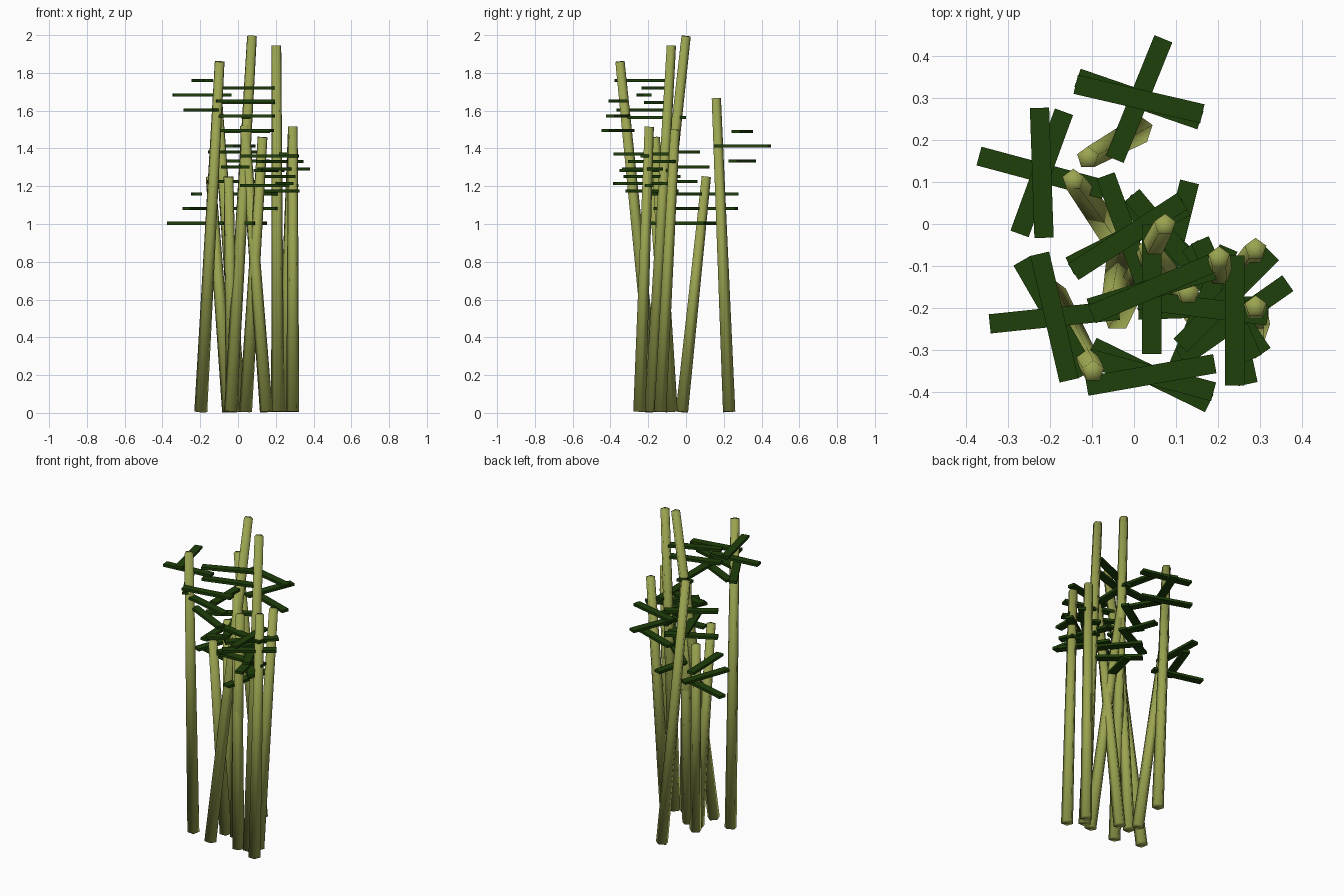
import bpy, bmesh, math
from mathutils import Vector, Matrix

if "Cube" in bpy.data.objects:
    bpy.data.objects.remove(bpy.data.objects["Cube"])


def material(name, rgb):
    m = bpy.data.materials.new(name)
    m.diffuse_color = (*rgb, 1)
    m.use_nodes = True
    m.node_tree.nodes["Principled BSDF"].inputs["Base Color"].default_value = m.diffuse_color
    return m


CANE = material("olive cane", (0.33, 0.37, 0.08))
LEAF = material("dark green leaf", (0.013, 0.050, 0.003))


def finish(bm, name, mat, smooth):
    me = bpy.data.meshes.new(name)
    bm.to_mesh(me)
    bm.free()
    me.materials.append(mat)
    for p in me.polygons:
        p.use_smooth = smooth
    bpy.context.collection.objects.link(bpy.data.objects.new(name, me))


# Tapered five-sided cane between two points
def stalk(name, base, top):
    base, top = Vector(base), Vector(top)
    d = top - base
    bm = bmesh.new()
    bmesh.ops.create_cone(bm, cap_ends=True, cap_tris=True, segments=5,
                          radius1=0.036, radius2=0.027, depth=d.length)
    tilt = Vector((0, 0, 1)).rotation_difference(d).to_matrix().to_4x4()
    bm.transform(Matrix.Translation((base + top) / 2) @ tilt)
    finish(bm, name, CANE, True)


# Flat strip leaf lying level
def leaf(name, x, y, z, angle):
    bm = bmesh.new()
    bmesh.ops.create_cube(bm, size=1)
    bm.transform(Matrix.Translation((x, y, z))
                 @ Matrix.Rotation(math.radians(angle), 4, 'Z')
                 @ Matrix.Diagonal((0.31, 0.046, 0.016, 1)))
    finish(bm, name, LEAF, False)


# Each cane: base xy, top xyz, leaf cluster centre xy, top leaf z, three leaf angles
plants = [
    ((0.01, 0.225), (-0.11, 0.158, 1.665), (0.012, 0.298), 1.49, (-13, 68, -19)),
    ((-0.05, -0.025), (-0.145, 0.105, 1.25), (-0.22, 0.122), 1.16, (92, 70, -15)),
    ((-0.04, -0.22), (0.074, -0.002, 1.995), (0.04, -0.36), 1.65, (10, -15, -26)),
    ((0.21, -0.19), (0.203, -0.08, 1.945), (0.042, -0.155), 1.72, (23, 17, 90)),
    ((0.24, -0.14), (0.29, -0.06, 1.50), (0.22, -0.18), 1.33, (45, -66, -56)),
    ((0.29, -0.25), (0.29, -0.197, 1.515), (0.24, -0.23), 1.37, (90, 35, -78)),
    ((0.15, -0.21), (0.035, -0.06, 1.52), (-0.015, -0.03), 1.38, (33, -70, 27)),
    ((0.04, -0.08), (0.13, -0.165, 1.46), (0.165, -0.20), 1.36, (-7, 67, 2)),
    ((-0.03, -0.08), (-0.05, -0.18, 1.25), (0.095, -0.05), 1.16, (-50, -42, 76)),
    ((-0.197, -0.165), (-0.097, -0.352, 1.86), (-0.19, -0.222), 1.76, (-77, 6, -60)),
]

for i, (b, t, c, z, angles) in enumerate(plants, 1):
    stalk(f"cane_{i}", (b[0], b[1], 0.006), t)
    for k, a in enumerate(angles):
        leaf(f"leaf_{i}_{k + 1}", c[0], c[1], z - 0.078 * k, a)
